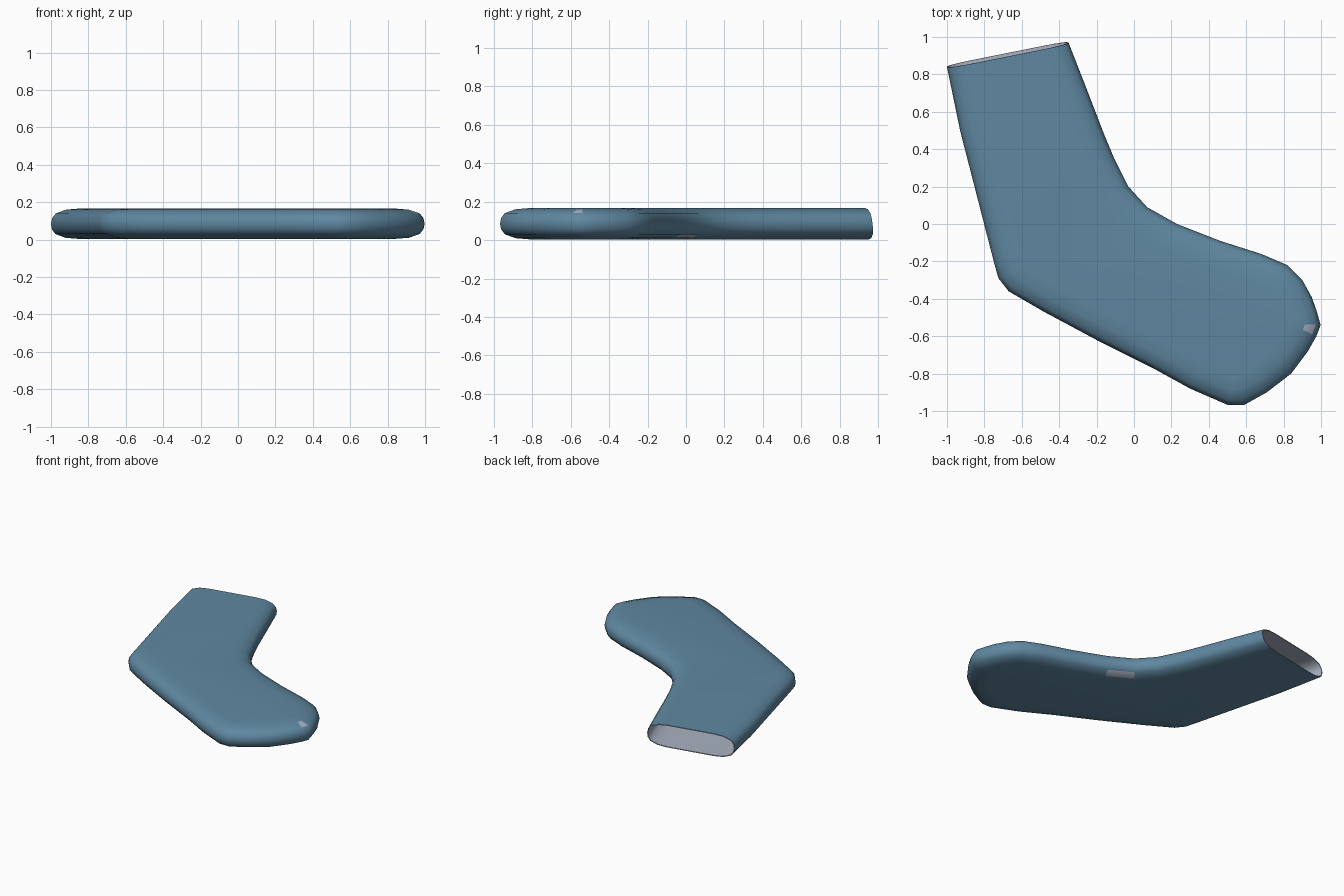
import bpy
import bmesh
from mathutils import Vector

if "Cube" in bpy.data.objects:
    bpy.data.objects.remove(bpy.data.objects["Cube"])


def material(name, colour):
    mat = bpy.data.materials.new(name)
    mat.use_nodes = True
    mat.diffuse_color = (*colour, 1)
    bsdf = mat.node_tree.nodes["Principled BSDF"]
    bsdf.inputs["Base Color"].default_value = (*colour, 1)
    bsdf.inputs["Roughness"].default_value = 0.8
    return mat


blue = material("blue knit", (0.115, 0.245, 0.355))
grey = material("pale grey lining", (0.40, 0.45, 0.54))

# Outline from the heel side of the cuff, round the toe, to the front of the cuff
outline = [Vector(p) for p in (
    (-1, .84), (-.93, .5), (-.84, .15), (-.75, -.2), (-.725, -.29),
    (-.67, -.36), (-.48, -.47), (-.2, -.62), (.1, -.77), (.3, -.88),
    (.5, -.967), (.59, -.967), (.71, -.9), (.84, -.8), (.93, -.68),
    (.975, -.6), (.998, -.54), (.975, -.46), (.95, -.39), (.9, -.3),
    (.82, -.22), (.68, -.16), (.46, -.09), (.23, 0), (.07, .09),
    (-.03, .2), (-.11, .36), (-.16, .48), (-.26, .74), (-.35, .97))]
ANKLE, TOE = 23, 15          # worn spots, as outline segments
MID = 0.085

# Rounded edge: (inset, height above the middle), top to bottom
edge = [(.15, .081), (.08, .075), (.025, .055), (.006, .03)]
profile = edge + [(0, 0)] + [(i, -h) for i, h in reversed(edge)]

cuff = (outline[-1] - outline[0]).normalized()
outward = Vector((-cuff.y, cuff.x))


def inset(index, amount):
    """Move an outline point inward; cuff points slide along the cuff."""
    p = outline[index]
    if index == 0:
        return p + cuff * amount
    if index == len(outline) - 1:
        return p - cuff * amount
    a = (p - outline[index - 1]).normalized()
    b = (outline[index + 1] - p).normalized()
    tangent = (a + b).normalized()
    return p + Vector((-tangent.y, tangent.x)) * amount / tangent.dot(b)


def shell(bm, gap, slot):
    """Flat sock skin, open at the cuff, shrunk by gap."""
    rings = []
    for ins, h in profile:
        h *= 1 - gap / MID
        ring = []
        for i in range(len(outline)):
            p = inset(i, ins + gap)
            if i in (0, len(outline) - 1):
                p = p - outward * h * 0.12
            ring.append(bm.verts.new((p.x, p.y, MID + h)))
        rings.append(ring)
    for r, (upper, lower) in enumerate(zip(rings, rings[1:])):
        for i in range(len(outline) - 1):
            f = bm.faces.new((upper[i], upper[i + 1], lower[i + 1], lower[i]))
            worn = (r, i) in ((len(profile) - 3, ANKLE), (1, TOE))
            f.material_index = 1 if worn else slot
    for ring in (rings[0], rings[-1]):
        bm.faces.new(ring).material_index = slot
    # Vertices round the mouth
    return [r[0] for r in rings] + [r[-1] for r in reversed(rings)]


# Outer skin and lining, joined by the cuff rim
bm = bmesh.new()
outer = shell(bm, 0, 0)
inner = shell(bm, 0.006, 1)
for i in range(len(outer)):
    j = (i + 1) % len(outer)
    bm.faces.new((outer[i], outer[j], inner[j], inner[i])).material_index = 1
bmesh.ops.recalc_face_normals(bm, faces=bm.faces)

mesh = bpy.data.meshes.new("sock")
bm.to_mesh(mesh)
bm.free()
mesh.materials.append(blue)
mesh.materials.append(grey)
sock = bpy.data.objects.new("sock", mesh)
bpy.context.collection.objects.link(sock)

bpy.ops.object.select_all(action="DESELECT")
sock.select_set(True)
bpy.context.view_layer.objects.active = sock
bpy.ops.object.shade_smooth_by_angle(angle=0.9)
